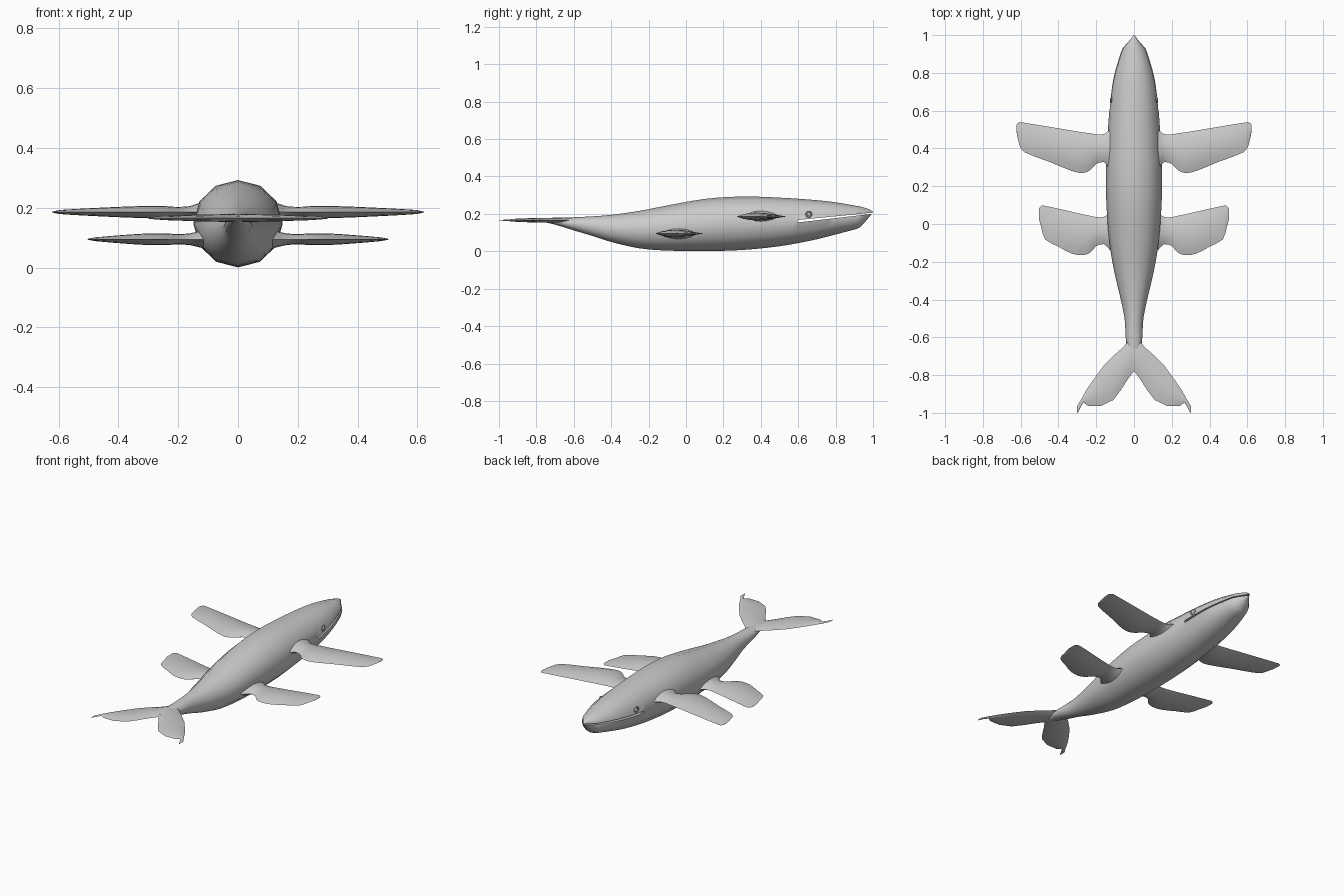
import bpy, bmesh, math
from mathutils import Vector

if "Cube" in bpy.data.objects:
    bpy.data.objects.remove(bpy.data.objects["Cube"])


def loft(name, rings, mirror=False, cap_start=True):
    """Skin a list of equal-length point rings into a smooth object."""
    bm = bmesh.new()
    vr = [[bm.verts.new(p) for p in r] for r in rings]
    n = len(vr[0])
    for a, b in zip(vr, vr[1:]):
        for i in range(n):
            j = (i + 1) % n
            bm.faces.new((a[i], a[j], b[j], b[i]))
    if cap_start:
        bm.faces.new(vr[0])
    bm.faces.new(vr[-1])
    bmesh.ops.remove_doubles(bm, verts=bm.verts, dist=1e-5)
    bmesh.ops.recalc_face_normals(bm, faces=bm.faces)
    me = bpy.data.meshes.new(name)
    bm.to_mesh(me)
    bm.free()
    ob = bpy.data.objects.new(name, me)
    bpy.context.collection.objects.link(ob)
    if mirror:
        ob.modifiers.new("Mirror", 'MIRROR')
    return ob


def smooth(ob, deg=45):
    bpy.ops.object.select_all(action='DESELECT')
    ob.select_set(True)
    bpy.context.view_layer.objects.active = ob
    bpy.ops.object.shade_smooth_by_angle(angle=math.radians(deg))


def blend(rows, steps):
    """Catmull-Rom interpolation through the station rows."""
    out = []
    for i in range(len(rows) - 1):
        p0, p1 = rows[max(i - 1, 0)], rows[i]
        p2, p3 = rows[i + 1], rows[min(i + 2, len(rows) - 1)]
        for s in range(steps):
            t = s / steps
            out.append([0.5 * (2 * b + (c - a) * t + (2 * a - 5 * b + 4 * c - d) * t * t
                               + (3 * b - a - 3 * c + d) * t ** 3)
                        for a, b, c, d in zip(p0, p1, p2, p3)])
    out.append(list(rows[-1]))
    return out


def lens_ring(lead, trail, h, n=6):
    """Lens-shaped section between a leading and a trailing edge point."""
    lead, trail = Vector(lead), Vector(trail)
    ring = []
    for i in range(2 * n):
        t = i / n if i <= n else 2 - i / n
        off = h * max(math.sin(math.pi * t), 0) ** 0.8
        ring.append(lead.lerp(trail, t) + Vector((0, 0, off if i <= n else -off)))
    return ring


# Body: y, half width, top z, bottom z
body_rows = [
    (-0.76, 0.012, 0.174, 0.157), (-0.68, 0.034, 0.179, 0.137), (-0.6, 0.044, 0.182, 0.112),
    (-0.5, 0.050, 0.187, 0.082), (-0.4, 0.070, 0.195, 0.050), (-0.25, 0.105, 0.216, 0.016),
    (-0.1, 0.130, 0.245, 0.004), (0.1, 0.146, 0.280, 0.001), (0.3, 0.149, 0.293, 0.007),
    (0.5, 0.138, 0.287, 0.027), (0.68, 0.123, 0.275, 0.060), (0.8, 0.102, 0.262, 0.090),
    (0.91, 0.069, 0.243, 0.119)]
rings = []
snout = [[0.93, 0.060, 0.240, 0.128], [0.965, 0.030, 0.230, 0.165],
         [0.985, 0.014, 0.222, 0.190], [1.0, 0.002, 0.212, 0.206]]
for y, w, zt, zb in blend(body_rows, 3) + snout:
    rings.append([(w * math.sin(a), y, (zt + zb) / 2 + (zt - zb) / 2 * math.cos(a))
                  for a in (k * math.pi / 6 for k in range(12))])
body = loft("body", rings)

# Mouth slit cut through the head
slit = [(0.595, 0.154), (0.595, 0.167), (1.02, 0.209), (1.02, 0.203)]
cutter = loft("mouth_cutter", [[(x, y, z) for y, z in slit] for x in (-0.3, 0.3)])
cutter.hide_render = True
cutter.display_type = 'WIRE'
cut = body.modifiers.new("Mouth", 'BOOLEAN')
cut.operation = 'DIFFERENCE'
cut.solver = 'EXACT'
cut.object = cutter
bpy.context.view_layer.objects.active = body
bpy.ops.object.modifier_apply(modifier=cut.name)
bpy.data.objects.remove(cutter)
smooth(body)


# Side fins: x, leading y, trailing y, half thickness
def side_fin(name, z, rows):
    ob = loft(name, [lens_ring((x, a, z), (x, b, z), h) for x, a, b, h in blend(rows, 2)],
              mirror=True, cap_start=False)
    smooth(ob, 60)


side_fin("front_fins", 0.186, [
    (0.11, 0.52, 0.280, 0.034), (0.14, 0.49, 0.305, 0.027), (0.16, 0.476, 0.328, 0.020),
    (0.20, 0.475, 0.318, 0.017), (0.23, 0.480, 0.287, 0.019), (0.27, 0.485, 0.270, 0.021),
    (0.33, 0.495, 0.281, 0.020), (0.45, 0.515, 0.330, 0.015), (0.58, 0.536, 0.380, 0.008),
    (0.61, 0.538, 0.430, 0.004), (0.622, 0.525, 0.490, 0.001)])
side_fin("rear_fins", 0.095, [
    (0.10, 0.09, -0.160, 0.034), (0.13, 0.06, -0.135, 0.027), (0.16, 0.037, -0.107, 0.020),
    (0.20, 0.037, -0.117, 0.017), (0.23, 0.043, -0.150, 0.019), (0.27, 0.051, -0.165, 0.020),
    (0.33, 0.065, -0.157, 0.018), (0.40, 0.081, -0.120, 0.013), (0.47, 0.096, -0.082, 0.007),
    (0.49, 0.097, -0.020, 0.004), (0.504, 0.082, 0.030, 0.001)])

# Tail flukes: outer x y, inner x y, half thickness
fluke_rows = [
    (0, -0.58, 0, -0.778, 0.014), (0.055, -0.65, 0.035, -0.825, 0.013),
    (0.10, -0.69, 0.07, -0.88, 0.012), (0.16, -0.75, 0.11, -0.932, 0.011),
    (0.205, -0.81, 0.175, -0.963, 0.009), (0.25, -0.875, 0.243, -0.963, 0.007),
    (0.275, -0.92, 0.268, -0.945, 0.005), (0.302, -0.965, 0.288, -0.98, 0.003),
    (0.303, -0.998, 0.298, -1.0, 0.001)]
flukes = loft("tail_flukes", [lens_ring((a, b, 0.166), (c, d, 0.166), h)
                              for a, b, c, d, h in fluke_rows], mirror=True, cap_start=False)
smooth(flukes, 60)

# Eyes: a rim with an eyeball on each side
for side in (-1, 1):
    pos = (side * 0.122, 0.657, 0.198)
    bpy.ops.mesh.primitive_torus_add(location=pos, rotation=(0, math.pi / 2, side * 0.12),
                                     major_radius=0.014, minor_radius=0.004,
                                     major_segments=20, minor_segments=8)
    bpy.context.object.name = "eye_rim"
    smooth(bpy.context.object)
    bpy.ops.mesh.primitive_uv_sphere_add(location=pos, radius=0.011, segments=16, ring_count=8)
    bpy.context.object.name = "eyeball"
    bpy.context.object.scale.x = 0.5
    smooth(bpy.context.object)
